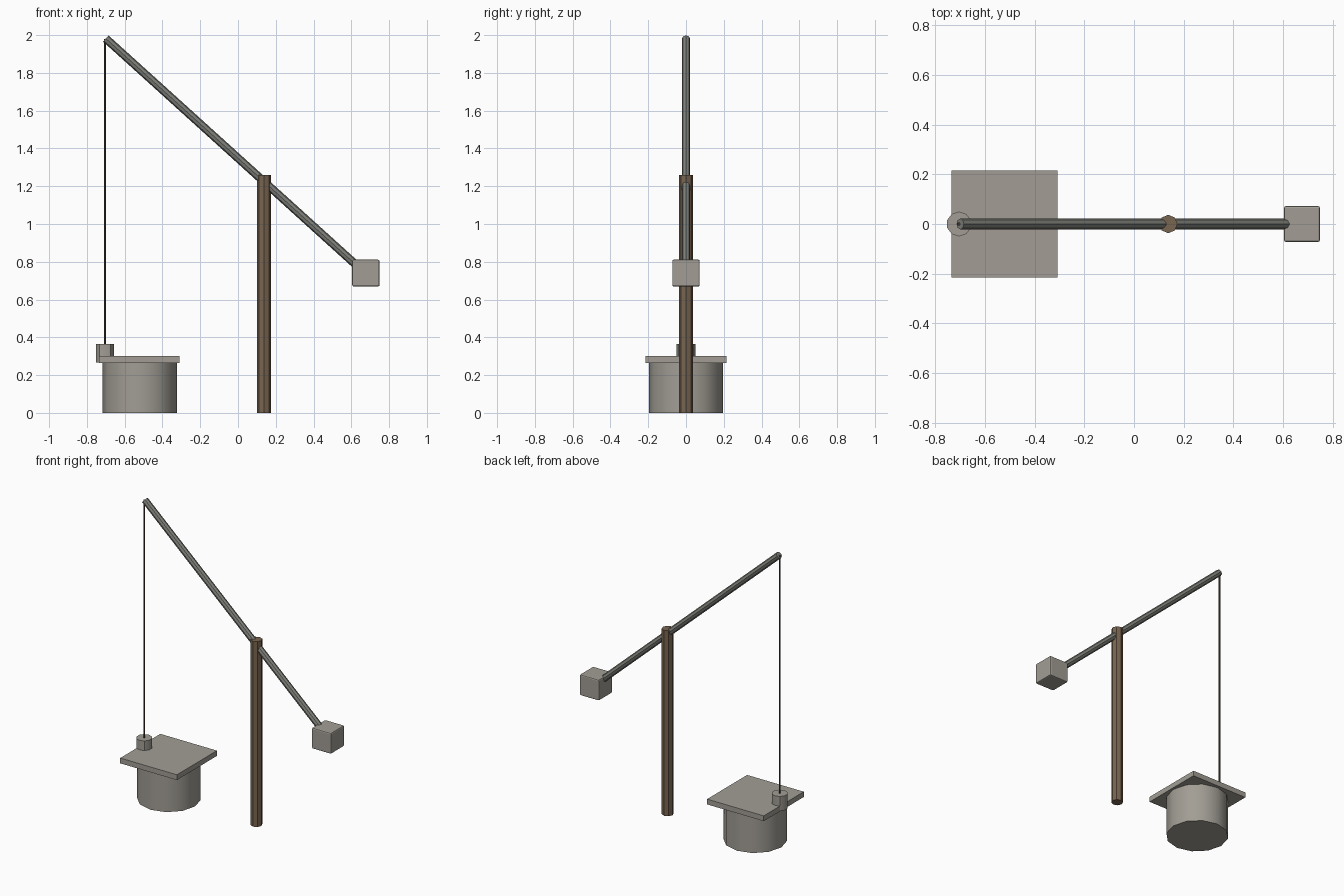
import bpy
from math import pi
from mathutils import Vector

cube = bpy.data.objects.get("Cube")
if cube:
    bpy.data.objects.remove(cube, do_unlink=True)


def material(name, rgb):
    m = bpy.data.materials.new(name)
    m.use_nodes = True
    colour = (*rgb, 1)
    m.diffuse_color = colour
    m.node_tree.nodes["Principled BSDF"].inputs["Base Color"].default_value = colour
    return m


STONE = material("warm grey stone", (0.36, 0.34, 0.30))
IRON = material("grey pole", (0.22, 0.22, 0.20))
WOOD = material("brown wood", (0.19, 0.13, 0.08))
ROPE = material("dark rope", (0.08, 0.055, 0.04))


def finish(name, mat, bevel=0):
    ob = bpy.context.object
    ob.name = name
    ob.data.materials.append(mat)
    if bevel:
        mod = ob.modifiers.new("Soft edges", "BEVEL")
        mod.width, mod.segments = bevel, 2
    return ob


def rod(name, start, end, radius, sides, mat, smooth=False):
    """Cylinder spanning two points."""
    a, b = Vector(start), Vector(end)
    bpy.ops.mesh.primitive_cylinder_add(
        vertices=sides, radius=radius, depth=(b - a).length, location=(a + b) / 2,
        rotation=(b - a).to_track_quat("Z", "Y").to_euler())
    if smooth:
        bpy.ops.object.shade_smooth_by_angle(angle=pi / 5)
    return finish(name, mat)


def box(name, centre, size, mat, bevel=0):
    bpy.ops.mesh.primitive_cube_add(size=1, location=centre)
    ob = bpy.context.object
    ob.scale = size
    bpy.ops.object.transform_apply(location=False, rotation=False, scale=True)
    return finish(name, mat, bevel)


# Well drum and its square lid
rod("well_wall", (-0.52, 0, 0), (-0.52, 0, 0.27), 0.197, 12, STONE, True)
box("well_lid", (-0.522, 0, 0.283), (0.426, 0.43, 0.036), STONE)

# Upright post and the tilted sweep pole
rod("post", (0.138, 0, 0), (0.138, 0, 1.26), 0.037, 8, WOOD)
rod("sweep_pole", (-0.70, 0, 1.982), (0.66, 0, 0.752), 0.022, 8, IRON, True)

# Counterweight, rope and bucket
box("counterweight", (0.677, 0, 0.74), (0.145, 0.145, 0.142), STONE, 0.008)
rod("rope", (-0.705, 0, 0.30), (-0.705, 0, 1.98), 0.006, 6, ROPE)
rod("bucket", (-0.705, 0, 0.268), (-0.705, 0, 0.366), 0.05, 10, STONE, True)
